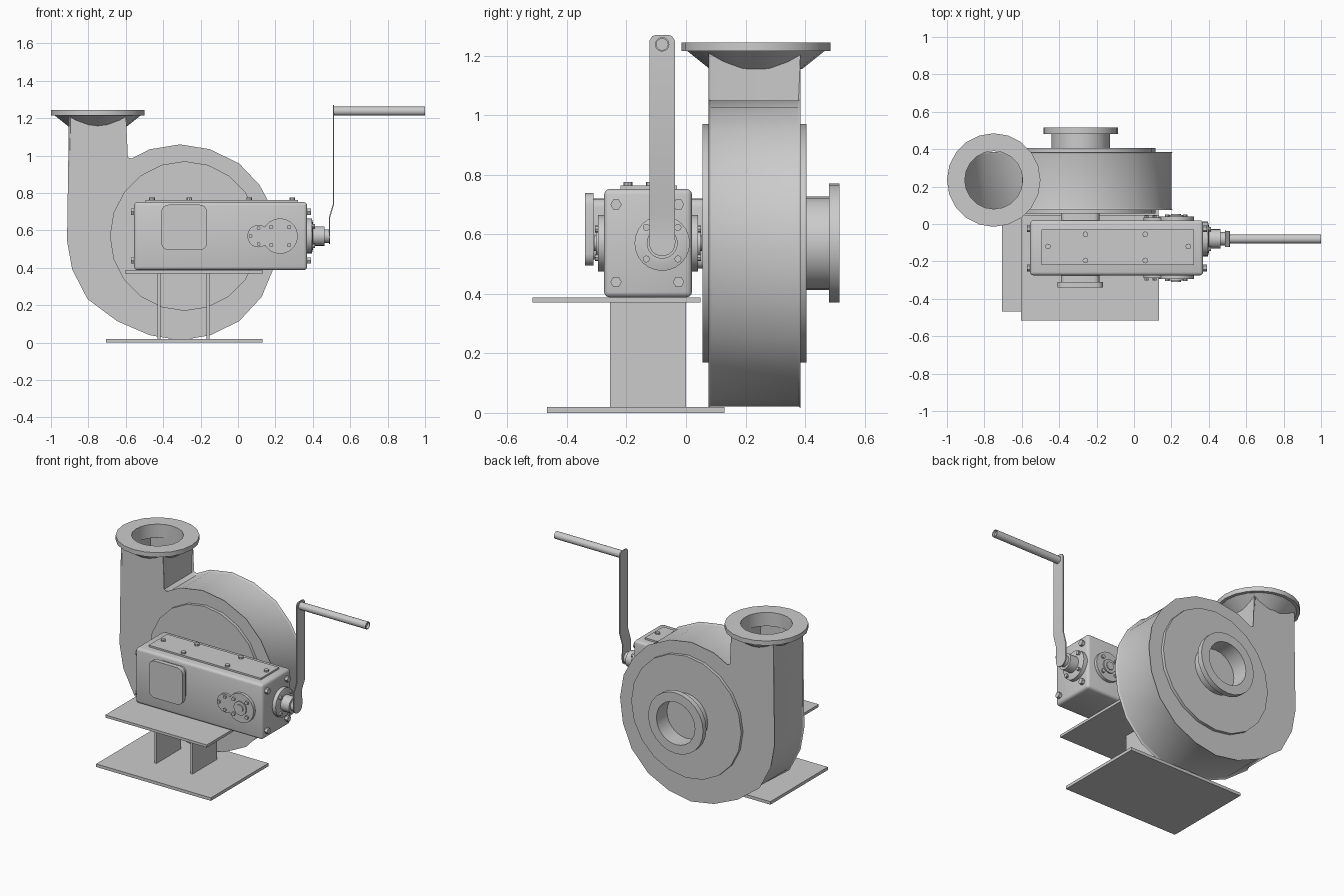
import bpy, bmesh, math

if "Cube" in bpy.data.objects:
    bpy.data.objects.remove(bpy.data.objects["Cube"])

AX = {'x': lambda u, v, t: (t, u, v), 'y': lambda u, v, t: (u, t, v), 'z': lambda u, v, t: (u, v, t)}


def finish(name, bm, smooth=30):
    bmesh.ops.remove_doubles(bm, verts=bm.verts, dist=1e-5)
    bmesh.ops.recalc_face_normals(bm, faces=bm.faces)
    me = bpy.data.meshes.new(name)
    bm.to_mesh(me)
    bm.free()
    ob = bpy.data.objects.new(name, me)
    bpy.context.collection.objects.link(ob)
    bpy.ops.object.select_all(action='DESELECT')
    ob.select_set(True)
    bpy.context.view_layer.objects.active = ob
    bpy.ops.object.shade_smooth_by_angle(angle=math.radians(smooth))
    return ob


def prism_bm(pts, axis, lo, hi):
    """Extrude a 2D outline along an axis."""
    bm = bmesh.new()
    a, b = [[bm.verts.new(AX[axis](u, v, t)) for u, v in pts] for t in (lo, hi)]
    caps = [bm.faces.new(a), bm.faces.new(b[::-1])]
    n = len(pts)
    sides = [bm.faces.new((a[i], a[(i + 1) % n], b[(i + 1) % n], b[i])) for i in range(n)]
    return bm, caps, sides


def prism(name, pts, axis, lo, hi):
    return finish(name, prism_bm(pts, axis, lo, hi)[0])


def lathe(name, axis, c, prof, n=24, closed=False):
    """Spin an (r, t) profile around an axis through the 2D centre c."""
    bm = bmesh.new()
    rings = [[bm.verts.new(AX[axis](c[0] + r * math.cos(2 * math.pi * i / n),
                                    c[1] + r * math.sin(2 * math.pi * i / n), t))
              for i in range(n)] if r else [bm.verts.new(AX[axis](*c, t))] for r, t in prof]
    pairs = list(zip(rings, rings[1:])) + ([(rings[-1], rings[0])] if closed else [])
    for p, q in pairs:
        for i in range(n):
            j = (i + 1) % n
            if len(p) == 1:
                bm.faces.new((p[0], q[j], q[i]))
            elif len(q) == 1:
                bm.faces.new((p[i], p[j], q[0]))
            else:
                bm.faces.new((p[i], p[j], q[j], q[i]))
    return finish(name, bm)


def cyl(name, axis, c, r, lo, hi, n=24):
    return lathe(name, axis, c, [(0, lo), (r, lo), (r, hi), (0, hi)], n)


def box(name, x, y, z, bevel=0):
    bm = prism_bm([(x[0], y[0]), (x[1], y[0]), (x[1], y[1]), (x[0], y[1])], 'z', *z)[0]
    if bevel:
        bmesh.ops.bevel(bm, geom=bm.edges[:], offset=bevel, segments=3, profile=0.5, affect='EDGES')
    return finish(name, bm, 35)


def rounded(x0, x1, z0, z1, r, k=5):
    pts = []
    for cx, cz, a in ((x1 - r, z1 - r, 0), (x0 + r, z1 - r, 90), (x0 + r, z0 + r, 180), (x1 - r, z0 + r, 270)):
        for i in range(k):
            t = math.radians(a + 90 * i / (k - 1))
            pts.append((cx + r * math.cos(t), cz + r * math.sin(t)))
    return pts


# Volute casing with square outlet duct, open at the top
outline = [(-.904, 1.215), (-.904, .545), (-.877, .395), (-.797, .24), (-.64, .123), (-.47, .05),
           (-.305, .022), (-.15, .05), (0, .123), (.118, .25), (.18, .4), (.2, .56), (.175, .71),
           (.107, .837), (0, .95), (-.155, 1.025), (-.31, 1.05), (-.47, 1.024), (-.57, .973),
           (-.599, .985), (-.599, 1.215)]
bm, caps, sides = prism_bm(outline, 'y', .075, .385)
bmesh.ops.delete(bm, geom=[sides[-1]], context='FACES_ONLY')
rim = [e for f in caps for e in f.edges if min(v.co.z for v in e.verts) < 1.2]
bmesh.ops.bevel(bm, geom=rim, offset=.01, segments=3, profile=.5, affect='EDGES')
finish('volute_casing', bm, 40)

# Casing side covers
C = (-.285, .57)
cyl('front_casing_cover', 'y', C, .4, .055, .08, 20)
cyl('back_casing_cover', 'y', C, .4, .38, .405, 20)

# Inlet pipe and flange
lathe('inlet_pipe', 'y', C, [(.14, .4), (.157, .4), (.157, .48), (.2, .48), (.2, .515), (.14, .515)], 24, True)

# Outlet flange with cone down to the duct
lathe('outlet_flange', 'z', (-.75, .235),
      [(.155, 1.155), (.23, 1.215), (.25, 1.215), (.25, 1.245), (.155, 1.245)], 20, True)

# Gearbox body and lid
Y0, Y1 = -.275, .02
box('gearbox_body', (-.555, .37), (Y0, Y1), (.388, .752), .018)
box('gearbox_lid', (-.495, .32), (-.22, -.03), (.745, .763))
for x, y in [(-.46, -.12), (.29, -.12)] + [(a, b) for a in (-.26, .06) for b in (-.055, -.195)]:
    cyl('lid_bolt', 'z', (x, y), .015, .76, .775, 8)

# End bolts
for y in (-.235, -.025):
    for z in (.44, .7):
        cyl('right_end_bolt', 'x', (y, z), .019, .365, .39, 6)
        cyl('left_end_bolt', 'x', (y, z), .019, -.572, -.55, 6)

# Coupling port in front and neck to the casing behind
prism('front_port_neck', rounded(-.39, -.185, .515, .72, .03), 'y', -.312, Y0 + .01)
prism('front_port_plate', rounded(-.41, -.165, .495, .738, .04), 'y', -.34, -.31)
prism('back_port_neck', rounded(-.39, -.185, .485, .72, .03), 'y', Y1 - .01, .06)

# Bearing covers on both long faces
for side, y, d in (('front', Y0, -1), ('back', Y1, 1)):
    def disc(name, c, r, h, n=20):
        cyl(side + name, 'y', c, r, *sorted((y - d * .005, y + d * h)), n)
    disc('_large_bearing_cover', (.225, .57), .095, .02)
    disc('_small_bearing_cover', (.11, .57), .06, .015)
    disc('_bearing_boss', (.225, .57), .045, .028)
    disc('_bearing_cap', (.225, .57), .026, .034)
    for a in (45, 135, 225, 315):
        t = math.radians(a)
        disc('_cover_bolt', (.225 + .068 * math.cos(t), .57 + .068 * math.sin(t)), .012, .031, 8)
    for x, z in ((.067, .57), (.11, .612), (.11, .528)):
        disc('_small_cover_bolt', (x, z), .01, .026, 8)

# Crank shaft: flange, boss and hub
S = (-.08, .57)
lathe('crank_shaft', 'x', S, [(0, .365), (.093, .365), (.093, .395), (.065, .402), (.052, .402), (.052, .462),
                              (.036, .462), (.036, .49), (0, .49)], 24)
for a in (45, 135, 225, 315):
    t = math.radians(a)
    cyl('shaft_flange_bolt', 'x', (S[0] + .075 * math.cos(t), S[1] + .075 * math.sin(t)), .012, .39, .412, 8)

# Crank arm: flat strap with rounded ends and an offset bend
W = .043
levels = [(.57 - W * math.cos(math.radians(a)), W * math.sin(math.radians(a)) + .001, .486)
          for a in (0, 15, 30, 50, 70, 90)]
levels += [(.67, W, .486), (.74, W, .507), (1.25, W, .507), (1.265, .034, .507), (1.27, .02, .507)]
bm = bmesh.new()
prev = None
for z, w, x in levels:
    ring = [bm.verts.new((x + dx, -.08 + s * w, z)) for dx, s in ((0, -1), (.007, -1), (.007, 1), (0, 1))]
    if prev:
        for i in range(4):
            bm.faces.new((prev[i], prev[(i + 1) % 4], ring[(i + 1) % 4], ring[i]))
    else:
        bm.faces.new(ring)
    prev = ring
bm.faces.new(prev)
finish('crank_arm', bm, 20)

# Crank handle with a shallow recess in its end
lathe('crank_handle', 'x', (-.08, 1.238),
      [(0, .508), (.024, .508), (.024, 1), (.019, 1), (.019, .985), (0, .985)], 20)

# Stand: base plate, two uprights and platform
box('base_plate', (-.705, .13), (-.467, .13), (0, .02))
for x in (-.43, -.168):
    box('stand_upright', (x, x + .016), (-.255, 0), (.018, .372))
box('stand_platform', (-.605, .133), (-.515, .048), (.37, .387))
